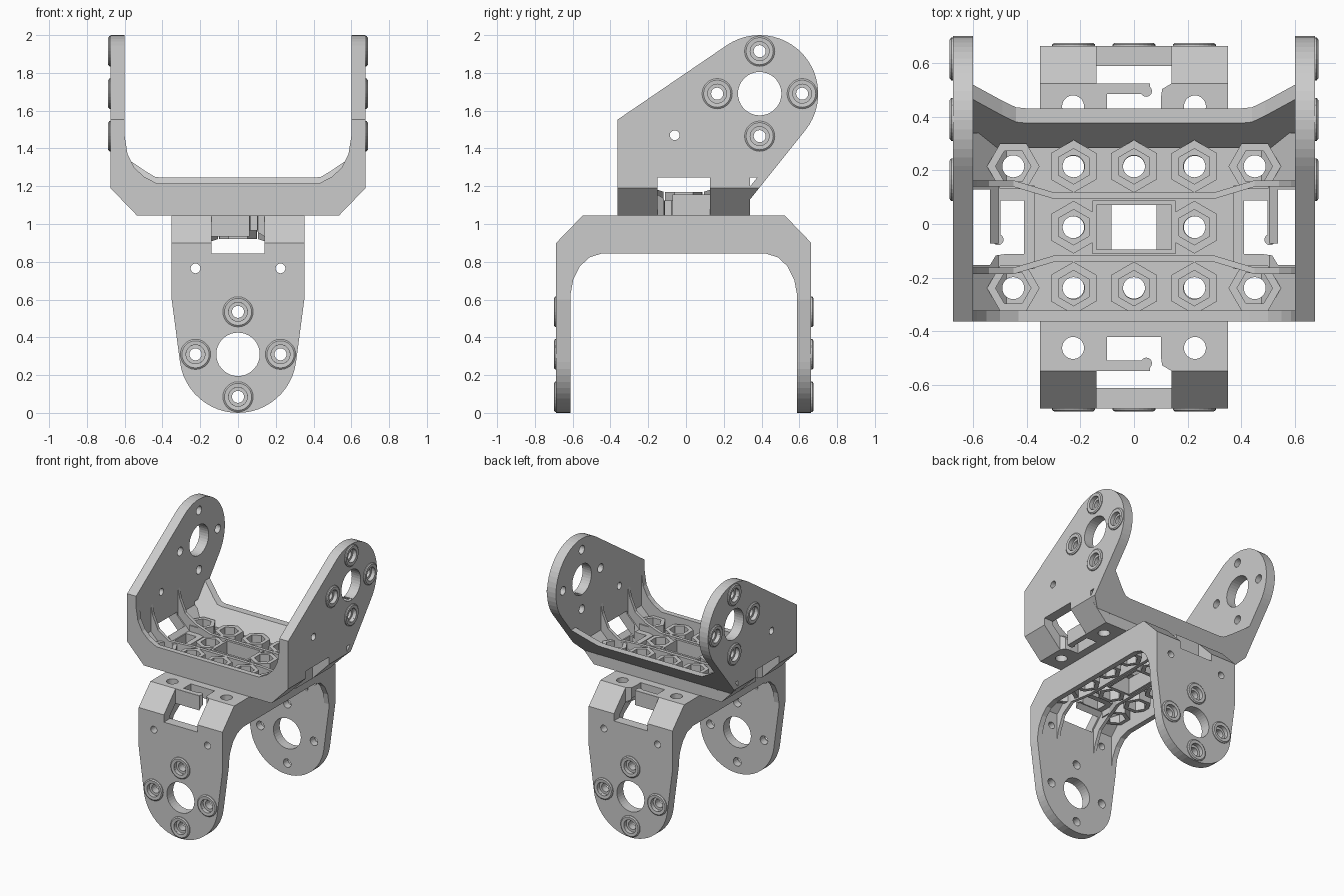
import bpy, bmesh
from math import sin, cos, pi, atan2, acos, hypot

if "Cube" in bpy.data.objects:
    bpy.data.objects.remove(bpy.data.objects["Cube"])

CY, SEAM = -0.012, 1.045          # bracket centre in y, height where both brackets meet
HALF, LEN, INN = 0.351, 0.675, 0.60

# Local frame: u = between the arms, v = across the width, w = up the arms
def upper(u, v, w): return (u, v + CY, SEAM + w)
def lower(u, v, w): return (-v, u + CY, SEAM - w)

ALONG = {'u': lambda a, b, t: (t, a, b),
         'v': lambda a, b, t: (a, t, b),
         'w': lambda a, b, t: (a, b, t)}

def prism(bm, place, axis, pts, lo, hi, shear=lambda b: 0.0):
    """Extrude a 2D outline between lo and hi along one local axis."""
    rings = [[bm.verts.new(place(*ALONG[axis](a, b, t + shear(b)))) for a, b in pts] for t in (lo, hi)]
    bm.faces.new(rings[0])
    bm.faces.new(rings[1])
    n = len(pts)
    for i in range(n):
        j = (i + 1) % n
        bm.faces.new((rings[0][i], rings[0][j], rings[1][j], rings[1][i]))

def skin(bm, rings, closed):
    """Join equal cross-sections; closed wraps round, otherwise caps the ends."""
    rings = [[bm.verts.new(p) for p in r] for r in rings]
    n, m = len(rings), len(rings[0])
    for i in range(n if closed else n - 1):
        a, b = rings[i], rings[(i + 1) % n]
        for k in range(m):
            bm.faces.new((a[k], a[(k + 1) % m], b[(k + 1) % m], b[k]))
    if not closed:
        bm.faces.new(rings[0])
        bm.faces.new(rings[-1])

def circle(ca, cb, r, n=28, start=0.0):
    return [(ca + r * cos(start + 2 * pi * i / n), cb + r * sin(start + 2 * pi * i / n)) for i in range(n)]

def rect(a0, a1, b0, b1):
    return [(a0, b0), (a1, b0), (a1, b1), (a0, b1)]

def mirrored(half):
    return half + [(-a, b) for a, b in reversed(half)]

def finish(name, bm, cutters=()):
    bmesh.ops.recalc_face_normals(bm, faces=bm.faces)
    me = bpy.data.meshes.new(name)
    bm.to_mesh(me)
    bm.free()
    ob = bpy.data.objects.new(name, me)
    bpy.context.collection.objects.link(ob)
    for c in cutters:
        mod = ob.modifiers.new("cut", 'BOOLEAN')
        mod.operation, mod.solver, mod.object = 'DIFFERENCE', 'EXACT', c
    return ob

def cutter(name, bm):
    ob = finish(name, bm)
    ob.hide_render = True
    ob.display_type = 'WIRE'
    return ob

def tangent_angle(p, c, r, side):
    d = hypot(p[0] - c[0], p[1] - c[1])
    return atan2(p[1] - c[1], p[0] - c[0]) + side * acos(r / d)

def bracket(name, place, hub, right_base, left_base, foot, pin_holes, leaning):
    # floor cutters: bolt holes, centre slot, cable slots
    spots = [(0.225 * i, 0.227 * j) for i in range(-2, 3) for j in (-1, 1)] + [(-0.225, 0), (0.225, 0)]
    bm = bmesh.new()
    for a, b in spots:
        prism(bm, place, 'w', circle(a, b, 0.041), -0.1, 0.3)
    prism(bm, place, 'w', rect(-0.14, 0.14, -0.083, 0.083), -0.1, 0.3)
    for s in (-1, 1):
        prism(bm, place, 'w', rect(0.41 * s, 0.497 * s, -0.1, 0.1), -0.1, 0.3)
    holes = cutter(name + "_floor_hole_cutter", bm)

    # window in each chamfered corner, with the gap beside the cable hook
    bm = bmesh.new()
    for s in (-1, 1):
        pts = [(0.75, 0.14), (0.536, 0.14), (0.536, -0.06), (0.48, -0.06),
               (0.48, -0.1), (0.515, -0.105), (0.536, -0.14), (0.75, -0.14)]
        prism(bm, place, 'w', [(a * s, b) for a, b in pts], -0.1, 0.25)
    windows = cutter(name + "_window_cutter", bm)

    # chamfered U shell
    bm = bmesh.new()
    outer = [(LEN, 0.2), (LEN, 0.145), (0.535, 0)]
    inner = [(0.475, 0.05), (INN, 0.175), (INN, 0.2)]
    outline = mirrored(outer) + [(-a, b) for a, b in reversed(inner)] + inner
    prism(bm, place, 'v', outline, -HALF, HALF)
    finish(name + "_shell", bm, (holes, windows))

    # thicker cable tabs
    bm = bmesh.new()
    for s in (-1, 1):
        prism(bm, place, 'w', rect(0.37 * s, 0.534 * s, -0.155, 0.155), 0.02, 0.08)
    finish(name + "_cable_tabs", bm, (holes, windows))
    bm = bmesh.new()
    for s in (-1, 1):
        prism(bm, place, 'w', circle(0.507 * s, -0.046, 0.021, 16), 0.0, 0.08)
    finish(name + "_hook_tips", bm)

    # nut pockets
    bm = bmesh.new()
    for a, b in spots:
        start = 0 if abs(a) > 0.4 else pi / 6
        out, ins = circle(a, b, 0.098, 6, start), circle(a, b, 0.066, 6, start)
        skin(bm, [[place(*o, 0.03), place(*o, 0.125), place(*i, 0.125), place(*i, 0.03)]
                  for o, i in zip(out, ins)], True)
    finish(name + "_nut_pockets", bm)

    # centre slot frame
    bm = bmesh.new()
    skin(bm, [[place(a * 0.155, b * 0.1, 0.03), place(a * 0.155, b * 0.1, 0.125),
               place(a * 0.14, b * 0.083, 0.125), place(a * 0.14, b * 0.083, 0.03)]
              for a, b in rect(-1, 1, -1, 1)], True)
    finish(name + "_slot_frame", bm)

    # inner ribs that climb the arms
    bm = bmesh.new()
    half = [(0.61, 0.163, 0.1, 0.42), (0.585, 0.163, 0.07, 0.3), (0.54, 0.163, 0.03, 0.2),
            (0.45, 0.163, 0.02, 0.14), (0.3, 0.118, 0.02, 0.125)]
    path = half + [(-u, v, b, t) for u, v, b, t in reversed(half)]
    for s in (-1, 1):
        skin(bm, [[place(u, s * (v + dv), w) for dv, w in
                   ((-0.012, b), (0.012, b), (0.012, t), (-0.012, t))] for u, v, b, t in path], False)
    finish(name + "_ribs", bm)

    # edge rails
    bm = bmesh.new()
    curve = [(INN, 0.42), (0.585, 0.34), (0.55, 0.27), (0.5, 0.222)]
    def rail(h, v0, v1):
        out = [(0.66, 0.42), (0.66, 0.145), (0.53, 0.01)]
        ins = [(0.43, h)] + [(a, b - (0.2 - h) / 2) for a, b in reversed(curve[1:])] + curve[:1]
        prism(bm, place, 'v', mirrored(out) + [(-a, b) for a, b in reversed(ins)] + ins, v0, v1)
    rail(0.17 if leaning else 0.2, -HALF, -HALF + 0.04)
    if leaning:
        out = [(LEN, 0.31), (LEN, 0.145), (0.615, 0.085)]
        ins = [(0.40, 0.2), (0.44, 0.205), (0.49, 0.235), (INN, 0.31)]
        prism(bm, place, 'v', mirrored(out) + [(-a, b) for a, b in reversed(ins)] + ins,
              HALF - 0.055, HALF, lambda w: (w - 0.085) / 1.25)
        prism(bm, place, 'v', rect(-0.5, 0.5, 0.01, 0.085), HALF - 0.055, HALF)
    else:
        rail(0.2, HALF - 0.04, HALF)
    finish(name + "_edge_rails", bm)

    # arms with a round hub end
    r = 0.31
    a0 = tangent_angle(right_base, hub, r, 1)
    a1 = tangent_angle(left_base, hub, r, -1)
    if a1 < a0:
        a1 += 2 * pi
    arc = [(hub[0] + r * cos(a0 + (a1 - a0) * i / 24), hub[1] + r * sin(a0 + (a1 - a0) * i / 24)) for i in range(25)]
    outline = foot + arc + [left_base, (-HALF, 0.2)]
    bolts = [(hub[0] + 0.225 * cos(k * pi / 2), hub[1] + 0.225 * sin(k * pi / 2)) for k in range(4)]
    for s, side in ((-1, "first"), (1, "second")):
        bm = bmesh.new()
        prism(bm, place, 'u', circle(*hub, 0.115, 36), 0.5 * s, 0.8 * s)
        for b in bolts:
            prism(bm, place, 'u', circle(*b, 0.032, 20), 0.5 * s, 0.8 * s)
        for b in pin_holes:
            prism(bm, place, 'u', circle(*b, 0.026, 20), 0.5 * s, 0.8 * s)
        through = cutter(f"{name}_{side}_arm_hole_cutter", bm)
        bm = bmesh.new()
        for b in bolts:
            prism(bm, place, 'u', circle(*b, 0.05, 24), 0.655 * s, 0.8 * s)
        recess = cutter(f"{name}_{side}_arm_recess_cutter", bm)
        bm = bmesh.new()
        prism(bm, place, 'u', outline, INN * s, LEN * s)
        finish(f"{name}_{side}_arm", bm, (through, recess))

        # raised collars round the bolt holes
        bm = bmesh.new()
        section = [(0.05, 0.66), (0.05, 0.685), (0.072, 0.687), (0.08, 0.681), (0.08, 0.67)]
        for b in bolts:
            skin(bm, [[place(u * s, b[0] + q * cos(t), b[1] + q * sin(t)) for q, u in section]
                      for t in (2 * pi * i / 28 for i in range(28))], True)
        finish(f"{name}_{side}_bolt_collars", bm)

# upper bracket leans back, lower bracket hangs straight and is turned a quarter
bracket("upper_bracket", upper, (0.402, 0.645), (HALF, 0.085), (-HALF, 0.507),
        [(HALF + 0.115 / 1.25, 0.2)], [(-0.048, 0.425)], True)
bracket("lower_bracket", lower, (0, 0.735), (HALF, 0.445), (-HALF, 0.445),
        [(HALF, 0.2), (HALF, 0.445)], [(-0.225, 0.28), (0.225, 0.28)], False)
